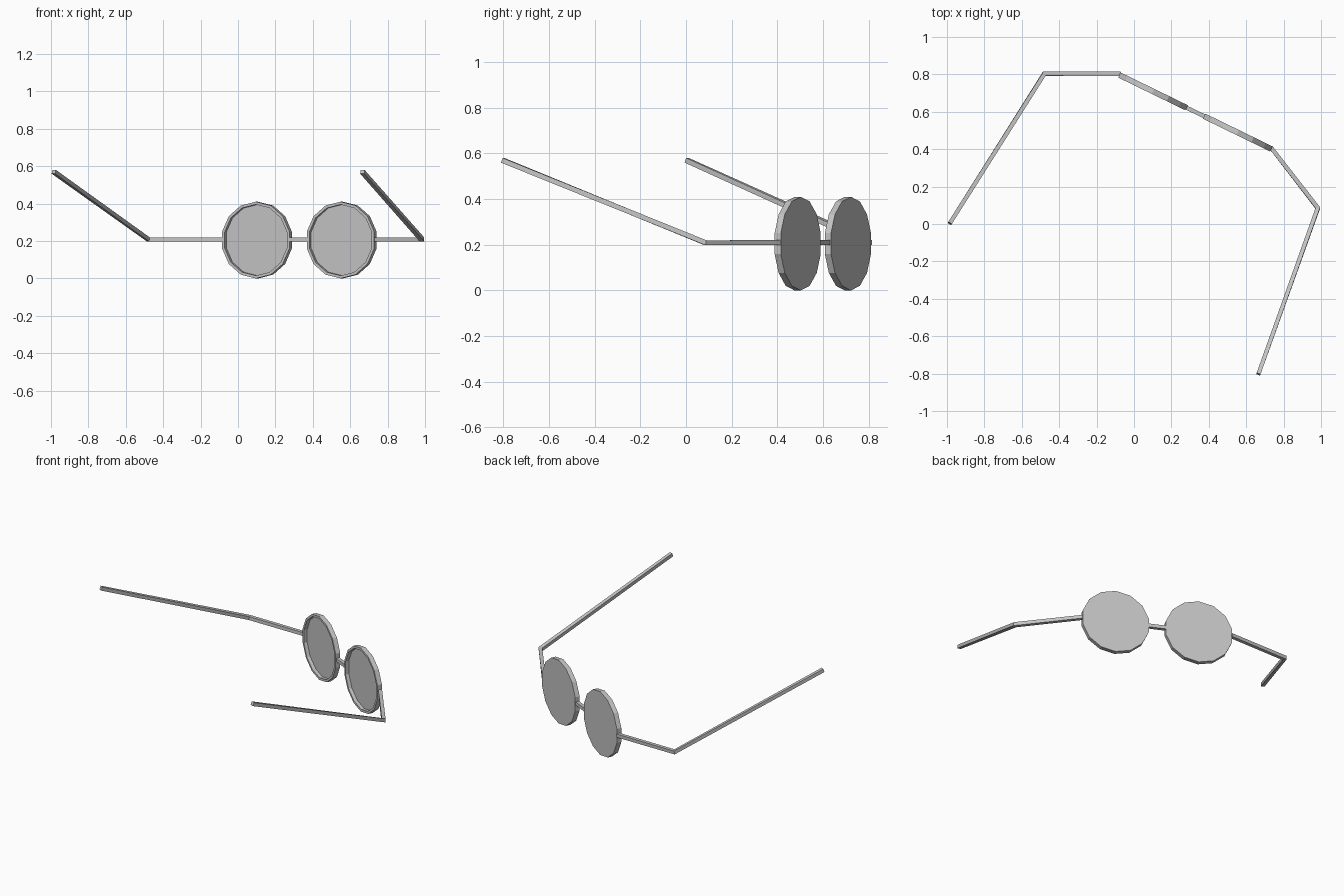
import bpy, bmesh
from math import sin, cos, tau
from mathutils import Vector

cube = bpy.data.objects.get("Cube")
if cube:
    bpy.data.objects.remove(cube, do_unlink=True)

grey = bpy.data.materials.new("plain grey")
grey.use_nodes = True
colour = (0.55, 0.55, 0.55, 1)
grey.diffuse_color = colour
grey.node_tree.nodes["Principled BSDF"].inputs["Base Color"].default_value = colour

UP = Vector((0, 0, 1))
BACK = Vector((0.438, 0.899, 0))      # direction the lenses' back faces point
ALONG = Vector((0.899, -0.438, 0))    # direction across the frame
SIDES, RADIUS, INNER, DEPTH, FLOOR = 14, 0.205, 0.19, 0.03, 0.008
BAR = 0.011                           # half thickness of the wire
BAR_Z = 0.209


def finish(name, bm):
    bmesh.ops.recalc_face_normals(bm, faces=bm.faces)
    mesh = bpy.data.meshes.new(name)
    bm.to_mesh(mesh)
    bm.free()
    mesh.materials.append(grey)
    bpy.context.collection.objects.link(bpy.data.objects.new(name, mesh))


def skin(name, rings):
    """Join successive rings of points with quads and cap both ends."""
    bm = bmesh.new()
    loops = [[bm.verts.new(p) for p in ring] for ring in rings]
    n = len(loops[0])
    for a, b in zip(loops, loops[1:]):
        for i in range(n):
            j = (i + 1) % n
            bm.faces.new((a[i], a[j], b[j], b[i]))
    bm.faces.new(loops[0])
    bm.faces.new(loops[-1])
    finish(name, bm)


def lens(name, centre):
    """Round dish: flat back, thin rim, recessed front."""
    def ring(radius, depth):
        angles = [tau * i / SIDES for i in range(SIDES)]
        return [centre - BACK * depth + radius * (ALONG * sin(a) + UP * cos(a))
                for a in angles]
    skin(name, [ring(RADIUS, 0), ring(RADIUS, DEPTH),
                ring(INNER, DEPTH), ring(INNER, FLOOR)])


def wire(name, points):
    """Square bar swept along a path with mitred corners."""
    pts = [Vector(p) for p in points]
    dirs = [(b - a).normalized() for a, b in zip(pts, pts[1:])]
    rings = []
    for i, p in enumerate(pts):
        before, after = dirs[max(i - 1, 0)], dirs[min(i, len(dirs) - 1)]
        t = (before + after).normalized()
        side = t.cross(UP).normalized()
        top = side.cross(t)
        side = side / before.dot(t)
        rings.append([p + BAR * (u * side + v * top)
                      for u, v in ((-1, -1), (1, -1), (1, 1), (-1, 1))])
    skin(name, rings)


# Lenses
right_centre = Vector((0.108, 0.7225, RADIUS))
left_centre = Vector((0.561, 0.5025, RADIUS))
lens("right_lens", right_centre)
lens("left_lens", left_centre)

# Bridge between the facing rim edges
reach = ALONG * 0.195
middle = -BACK * DEPTH / 2 + UP * (BAR_Z - RADIUS)
wire("bridge", [right_centre + reach + middle, left_centre - reach + middle])

# Temples, each with its end piece
wire("right_temple", [(-0.07, 0.803, BAR_Z), (-0.48, 0.803, BAR_Z), (-0.985, 0.003, 0.57)])
wire("left_temple", [(0.733, 0.408, BAR_Z), (0.983, 0.085, BAR_Z), (0.665, -0.803, 0.57)])
